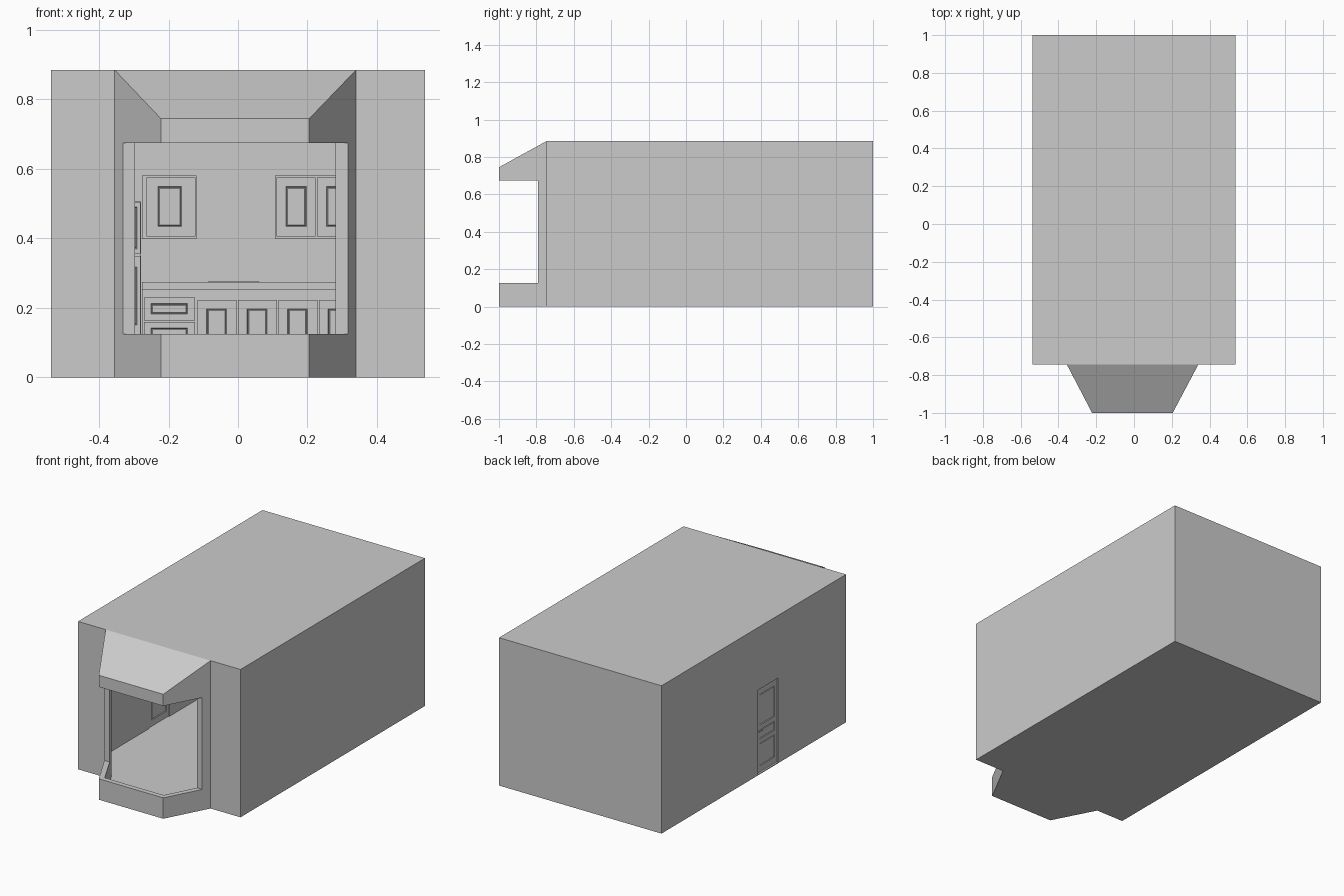
import bpy, bmesh, math

if "Cube" in bpy.data.objects:
    bpy.data.objects.remove(bpy.data.objects["Cube"])


def finish(bm, name):
    bmesh.ops.recalc_face_normals(bm, faces=bm.faces)
    me = bpy.data.meshes.new(name)
    bm.to_mesh(me)
    bm.free()
    ob = bpy.data.objects.new(name, me)
    bpy.context.collection.objects.link(ob)
    return ob


def box(name, x0, x1, y0, y1, z0, z1):
    bm = bmesh.new()
    bmesh.ops.create_cube(bm, size=1)
    for v in bm.verts:
        v.co = ((x0 + x1) / 2 + v.co.x * (x1 - x0),
                (y0 + y1) / 2 + v.co.y * (y1 - y0),
                (z0 + z1) / 2 + v.co.z * (z1 - z0))
    return finish(bm, name)


def room_solid(name, plan, z0, z1, z_bay):
    """Extruded plan whose bay (points 3 and 4) has a lower, sloping roof."""
    bm = bmesh.new()
    lo = [bm.verts.new((x, y, z0)) for x, y in plan]
    hi = [bm.verts.new((x, y, z_bay if i in (3, 4) else z1))
          for i, (x, y) in enumerate(plan)]
    n = len(plan)
    for i in range(n):
        j = (i + 1) % n
        bm.faces.new((lo[i], lo[j], hi[j], hi[i]))
    bm.faces.new(lo)
    bm.faces.new([hi[i] for i in (0, 1, 2, 5, 6, 7)])
    bm.faces.new(hi[2:6])
    return finish(bm, name)


def cut(target, cutter):
    m = target.modifiers.new(cutter.name, 'BOOLEAN')
    m.operation = 'DIFFERENCE'
    m.solver = 'EXACT'
    m.object = cutter
    cutter.hide_render = True
    cutter.hide_set(True)


def panel_leaf(name, x0, x1, z0, z1, y, thick, px, pzs, both=False):
    """Door or drawer front facing -y, with raised-and-fielded panels."""
    bm = bmesh.new()
    xs = [x0, px[0], px[1], x1]
    zs = [z0] + [z for p in pzs for z in p] + [z1]
    g = [[bm.verts.new((x, y, z)) for x in xs] for z in zs]
    for r in range(len(zs) - 1):
        for c in range(3):
            bm.faces.new((g[r][c], g[r][c + 1], g[r + 1][c + 1], g[r + 1][c]))
    ext = bmesh.ops.extrude_face_region(bm, geom=list(bm.faces), use_keep_orig=True)
    for v in ext['geom']:
        if isinstance(v, bmesh.types.BMVert):
            v.co.y += thick
    bmesh.ops.recalc_face_normals(bm, faces=bm.faces)

    def is_panel(f):
        c = f.calc_center_median()
        return (abs(f.normal.y) > .9 and (both or c.y < y + thick / 2)
                and px[0] < c.x < px[1] and any(a < c.z < b for a, b in pzs))
    panels = [f for f in bm.faces if is_panel(f)]
    bmesh.ops.inset_individual(bm, faces=panels, thickness=.003, depth=-.004)
    bmesh.ops.inset_individual(bm, faces=panels, thickness=.004, depth=.003)
    return finish(bm, name)


# Room shell: outer solid minus inner cavity, bay window opening and doorway
outer = [(-.538, 1), (-.538, -.745), (-.355, -.745), (-.222, -1),
         (.205, -1), (.34, -.745), (.538, -.745), (.538, 1)]
inner = [(-.515, .975), (-.515, -.72), (-.333, -.72), (-.203, -.97),
         (.186, -.97), (.318, -.72), (.515, -.72), (.515, .975)]
shell = room_solid("room_shell", outer, 0, .885, .745)
cut(shell, room_solid("cavity_cutter", inner, .005, .86, .73))
cut(shell, box("window_cutter", -.6, .6, -1.1, -.79, .125, .675))
cut(shell, box("doorway_cutter", -.6, -.5, -.104, .086, .005, .51))

# Side door with three panels and a handle on each face
door = panel_leaf("side_door", -.084, .102, .008, .507, -.531, .014, (-.06, .078),
                  [(.045, .18), (.205, .26), (.288, .472)], both=True)
door.rotation_euler.z = -math.pi / 2
for side, x in (("outer", -.534), ("inner", -.514)):
    box(side + "_door_handle", x - .003, x + .003, .04, .075, .252, .259)

# Tall cabinet in the back left corner
box("tall_cabinet", -.47, -.279, .81, .976, .005, .506)
for part, z0, z1, p in (("lower", .02, .35, (.15, .318)),
                        ("upper", .357, .503, (.37, .49))):
    panel_leaf("tall_cabinet_" + part + "_door", -.468, -.281, z0, z1, .8, .012,
               (-.455, -.291), [p])

# Base cabinets, worktop and sink rim along the back wall
box("base_cabinets", -.277, .516, .81, .976, .005, .252)
box("worktop", -.277, .516, .785, .976, .251, .275)
box("sink_rim", -.085, .06, .82, .94, .274, .278)
for i, (z0, z1) in enumerate([(.03, .09), (.094, .16), (.164, .23)]):
    panel_leaf(f"drawer_front_{i + 1}", -.27, -.124, z0, z1, .8, .012,
               (-.251, -.145), [(z0 + .018, z1 - .018)])
for i in range(5):
    x = -.119 + i * .1165
    panel_leaf(f"base_door_{i + 1}", x + .002, x + .1145, .03, .2225, .8, .012,
               (x + .029, x + .086), [(.055, .197)])

# Wall cabinets, either side of a clear gap
box("left_wall_cabinet", -.277, -.119, .87, .976, .399, .581)
panel_leaf("left_wall_cabinet_door", -.263, -.122, .405, .575, .86, .012,
           (-.231, -.162), [(.434, .549)])
box("right_wall_cabinet", .107, .516, .87, .976, .399, .581)
for i in range(3):
    x = .109 + i * .1165
    panel_leaf(f"right_wall_cabinet_door_{i + 1}", x + .002, x + .1145, .405, .575,
               .86, .012, (x + .029, x + .088), [(.434, .549)])
